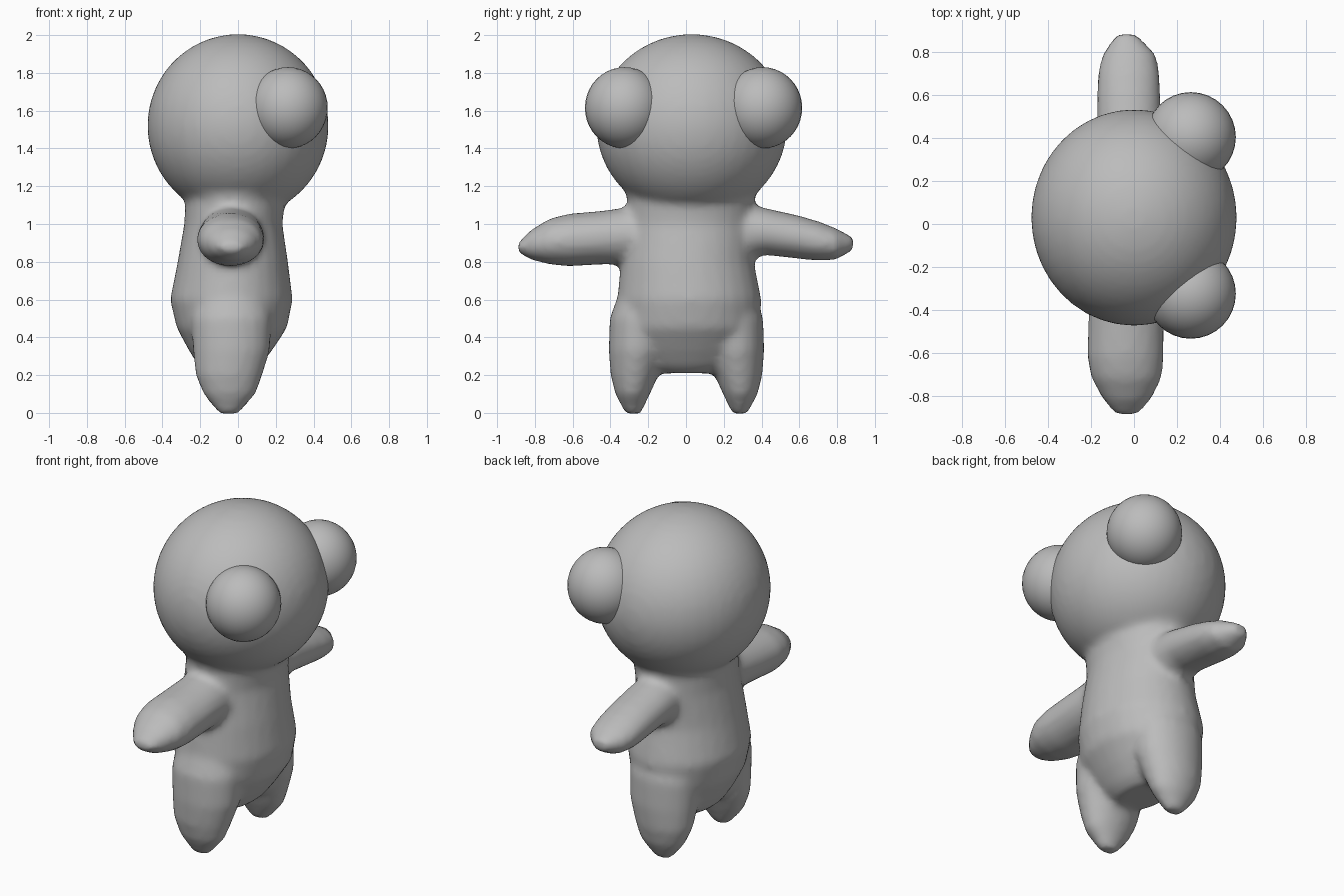
import bpy, bmesh, math
from mathutils import Vector

if "Cube" in bpy.data.objects:
    bpy.data.objects.remove(bpy.data.objects["Cube"])

skin = bpy.data.materials.new("plain grey")
skin.diffuse_color = (0.5, 0.5, 0.5, 1)
skin.use_nodes = True
skin.node_tree.nodes["Principled BSDF"].inputs["Base Color"].default_value = skin.diffuse_color


def make_object(name, bm):
    bmesh.ops.recalc_face_normals(bm, faces=bm.faces)
    mesh = bpy.data.meshes.new(name)
    bm.to_mesh(mesh)
    bm.free()
    mesh.materials.append(skin)
    obj = bpy.data.objects.new(name, mesh)
    bpy.context.collection.objects.link(obj)
    return obj


def ball(bm, centre, radii, segments=32, rings=20):
    made = bmesh.ops.create_uvsphere(bm, u_segments=segments, v_segments=rings, radius=1)
    for v in made["verts"]:
        v.co = Vector(c + r * k for c, r, k in zip(centre, radii, v.co))


def loft(bm, rings, axis, sides=20):
    """Each ring is (position on axis, x min, x max, other min, other max)."""
    loops = []
    for t, x0, x1, w0, w1 in rings:
        loop = []
        for i in range(sides):
            a = 2 * math.pi * i / sides
            x = (x0 + x1) / 2 + (x1 - x0) / 2 * math.cos(a)
            w = (w0 + w1) / 2 + (w1 - w0) / 2 * math.sin(a)
            loop.append(bm.verts.new((x, w, t) if axis == "z" else (x, t, w)))
        loops.append(loop)
    faces = [bm.faces.new(loops[0]), bm.faces.new(loops[-1])]
    for a, b in zip(loops, loops[1:]):
        for i in range(sides):
            j = (i + 1) % sides
            faces.append(bm.faces.new((a[i], a[j], b[j], b[i])))
    bmesh.ops.recalc_face_normals(bm, faces=faces)


bm = bmesh.new()
# Head
ball(bm, (0, 0.03, 1.52), (0.48, 0.505, 0.485), 40, 28)
# Torso
loft(bm, [(0.21, -0.16, 0.07, -0.16, 0.18), (0.25, -0.21, 0.12, -0.24, 0.27),
          (0.33, -0.26, 0.18, -0.30, 0.33), (0.45, -0.325, 0.26, -0.355, 0.39),
          (0.6, -0.36, 0.29, -0.365, 0.40), (0.8, -0.32, 0.265, -0.345, 0.36),
          (1.0, -0.285, 0.235, -0.32, 0.36), (1.12, -0.28, 0.25, -0.31, 0.36),
          (1.25, -0.33, 0.33, -0.34, 0.40)], "z", 28)
# Legs
for s, c in ((-1, -0.01), (1, 0.015)):
    rows = [(-0.005, -0.10, 0.0, 0.23, 0.31), (0.1, -0.185, 0.095, 0.18, 0.365),
            (0.2, -0.225, 0.13, 0.135, 0.39), (0.33, -0.24, 0.17, 0.09, 0.40),
            (0.5, -0.25, 0.18, 0.07, 0.395), (0.65, -0.2, 0.14, 0.1, 0.34)]
    loft(bm, [(z, x0, x1, c + s * a, c + s * b) for z, x0, x1, a, b in rows], "z")
# Arms
loft(bm, [(0.1, -0.17, 0.13, 0.82, 1.12), (0.3, -0.175, 0.13, 0.81, 1.11),
          (0.42, -0.175, 0.13, 0.835, 1.085), (0.6, -0.175, 0.125, 0.815, 1.045),
          (0.7, -0.17, 0.12, 0.805, 1.015), (0.79, -0.15, 0.105, 0.81, 0.98),
          (0.885, -0.085, 0.015, 0.86, 0.93)], "y")
loft(bm, [(-0.1, -0.2, 0.13, 0.79, 1.12), (-0.3, -0.205, 0.135, 0.785, 1.09),
          (-0.45, -0.215, 0.14, 0.785, 1.07), (-0.62, -0.22, 0.14, 0.775, 1.055),
          (-0.72, -0.2, 0.13, 0.785, 1.03), (-0.82, -0.145, 0.08, 0.81, 0.97),
          (-0.89, -0.085, 0.015, 0.85, 0.90)], "y")
body = make_object("body", bm)

# Blend head, torso and limbs into one soft skin
remesh = body.modifiers.new("blend", "REMESH")
remesh.mode = "VOXEL"
remesh.voxel_size = 0.022
remesh.use_smooth_shade = True
soften = body.modifiers.new("soften", "SMOOTH")
soften.factor = 0.5
soften.iterations = 6

# Eyes
for name, y in (("right_eye", -0.325), ("left_eye", 0.405)):
    bm = bmesh.new()
    ball(bm, (0.265, y, 1.615), (0.21, 0.21, 0.215))
    eye = make_object(name, bm)
    for p in eye.data.polygons:
        p.use_smooth = True
